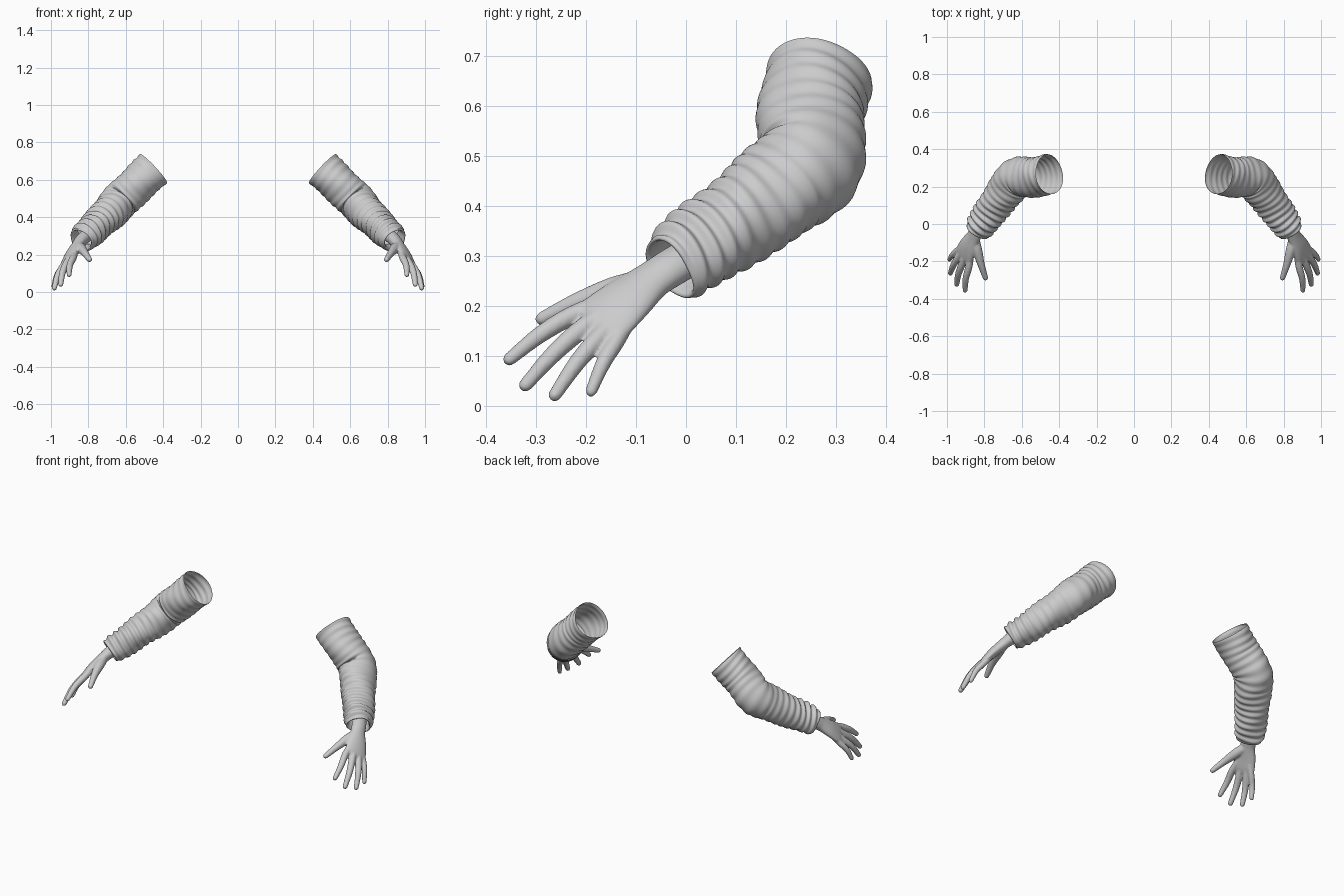
import bpy, bmesh, math
from mathutils import Vector as V

if "Cube" in bpy.data.objects:
    bpy.data.objects.remove(bpy.data.objects["Cube"])

grey = bpy.data.materials.new("light_grey")
grey.diffuse_color = (0.6, 0.6, 0.6, 1)
grey.use_nodes = True
grey.node_tree.nodes["Principled BSDF"].inputs["Base Color"].default_value = grey.diffuse_color


def spline(pts, n):
    """Smooth curve through points of any dimension, n samples per span."""
    out = []
    ext = [[2 * a - b for a, b in zip(pts[0], pts[1])]] + [list(p) for p in pts]
    ext.append([2 * a - b for a, b in zip(pts[-1], pts[-2])])
    for i in range(1, len(ext) - 2):
        for k in range(n):
            t = k / n
            out.append([0.5 * (2 * b + (c - a) * t + (2 * a - 5 * b + 4 * c - d) * t * t
                               + (3 * b - a - 3 * c + d) * t ** 3)
                        for a, b, c, d in zip(*ext[i - 1:i + 3])])
    return out + [list(pts[-1])]


def loft(bm, path, side, sides, caps=True, bump=None):
    """Tube along rows of x, y, z, half width, half thickness."""
    rings, s = [], 0.0
    c = [V(p[:3]) for p in path]
    for i, p in enumerate(path):
        t = (c[min(i + 1, len(c) - 1)] - c[max(i - 1, 0)]).normalized()
        u = (side - t * side.dot(t)).normalized()
        w = t.cross(u)
        s += (c[i] - c[i - 1]).length if i else 0
        ring = []
        for k in range(sides):
            a = math.tau * k / sides
            d = bump(s, a) if bump else 0
            ring.append(bm.verts.new(c[i] + u * math.cos(a) * (p[3] + d) + w * math.sin(a) * (p[4] + d)))
        rings.append(ring)
    for r, q in zip(rings, rings[1:]):
        for k in range(sides):
            j = (k + 1) % sides
            bm.faces.new((r[k], r[j], q[j], q[k]))
    if caps:
        bm.faces.new(rings[0][::-1])
        bm.faces.new(rings[-1])
    return rings


def finish(bm, name):
    me = bpy.data.meshes.new(name)
    bm.to_mesh(me)
    bm.free()
    ob = bpy.data.objects.new(name, me)
    bpy.context.collection.objects.link(ob)
    me.materials.append(grey)
    for f in me.polygons:
        f.use_smooth = True
    return ob


def mirror(ob):
    ob.modifiers.new("mirror", "MIRROR").use_mirror_merge = False


# Sleeve: bent tube with folds gathered towards the cuff
arm = [(.452, .266, .658, .105, .107), (.535, .25, .58, .102, .107),
       (.625, .245, .492, .102, .106), (.68, .185, .432, .096, .104),
       (.738, .11, .375, .087, .094), (.79, .035, .322, .08, .087),
       (.835, -.027, .28, .072, .076)]


def fold(s, a):
    inner = math.sin(a)
    near = max(0, (s - .28) / .3)
    amp = .0025 + .0045 * min(1, near) ** 1.3
    amp *= .75 + .25 * math.sin(a + 2 + 9 * s)
    wave = math.sin(math.tau * s / .041 + 1.1 * math.sin(a + .6) + .6 * math.sin(2 * a + 13 * s))
    d = amp * wave + .0025 * math.sin(3 * a + 31 * s)
    # crease inside the elbow and a bony bulge outside it
    d -= .014 * max(0, inner) ** 2 * math.exp(-((s - .235) / .013) ** 2)
    d += .008 * max(0, -inner) ** 3 * math.exp(-((s - .27) / .045) ** 2)
    return d


bm = bmesh.new()
rings = loft(bm, spline(arm, 20), V((.7, 0, .7)), 56, False, fold)
# Cuff: lip rolled inwards towards the wrist
prev = rings[-1]
mid = sum((v.co for v in prev), V()) / len(prev)
axis = V((.045, -.062, -.042)).normalized()
for scale, push in ((.97, .007), (.9, .009), (.84, .003), (.8, -.015), (.78, -.05)):
    ring = [bm.verts.new(mid + (v.co - mid) * scale + axis * push) for v in rings[-1]]
    for k in range(len(ring)):
        j = (k + 1) % len(ring)
        bm.faces.new((prev[k], prev[j], ring[j], ring[k]))
    prev = ring
mirror(finish(bm, "sleeve"))

# Hand: palm, four fingers and thumb fused into one smooth skin
bm = bmesh.new()
across = V((.06, .09, -.05)).normalized()
back = V((.75, -.14, .64)).normalized()
palm = [(.80, .03, .312, .042, .036), (.838, -.03, .276, .042, .034), (.858, -.07, .25, .044, .03),
        (.886, -.118, .212, .058, .027), (.906, -.16, .177, .066, .022), (.916, -.183, .158, .06, .015)]
loft(bm, spline(palm, 5), across, 24)


def digit(pts, radii):
    rows = [(*p, r, r) for p, r in zip(pts, radii)]
    body = spline(rows, 5)
    tip, r = V(pts[-1]), radii[-1]
    d = (tip - V(pts[-2])).normalized()
    for k in (.45, .8, .97):
        q = r * math.sqrt(1 - k * k)
        body.append([*(tip + d * r * k), q, q])
    loft(bm, body, across, 14)


wrist = V((.86, -.075, .245))
fingers = [((.882, -.225, .182), (.903, -.354, .093), 1),
           ((.914, -.203, .158), (.948, -.322, .041), 1.03),
           ((.934, -.172, .139), (.982, -.263, .021), 1),
           ((.940, -.138, .132), (.986, -.190, .029), .9)]
for knuckle, tip, f in fingers:
    k, t = V(knuckle), V(tip)
    digit([wrist.lerp(k, .4), k, k.lerp(t, .5) + back * .009, t],
          [.017 * f, .0195 * f, .0175 * f, .0135 * f])
digit([(.853, -.08, .247), (.838, -.14, .233), (.818, -.215, .208), (.794, -.288, .174)],
      [.026, .027, .02, .0145])
hand = finish(bm, "hand")
rm = hand.modifiers.new("fuse", "REMESH")
rm.mode, rm.voxel_size, rm.use_smooth_shade = "VOXEL", .0045, True
sm = hand.modifiers.new("soften", "SMOOTH")
sm.factor, sm.iterations = .5, 6
mirror(hand)
